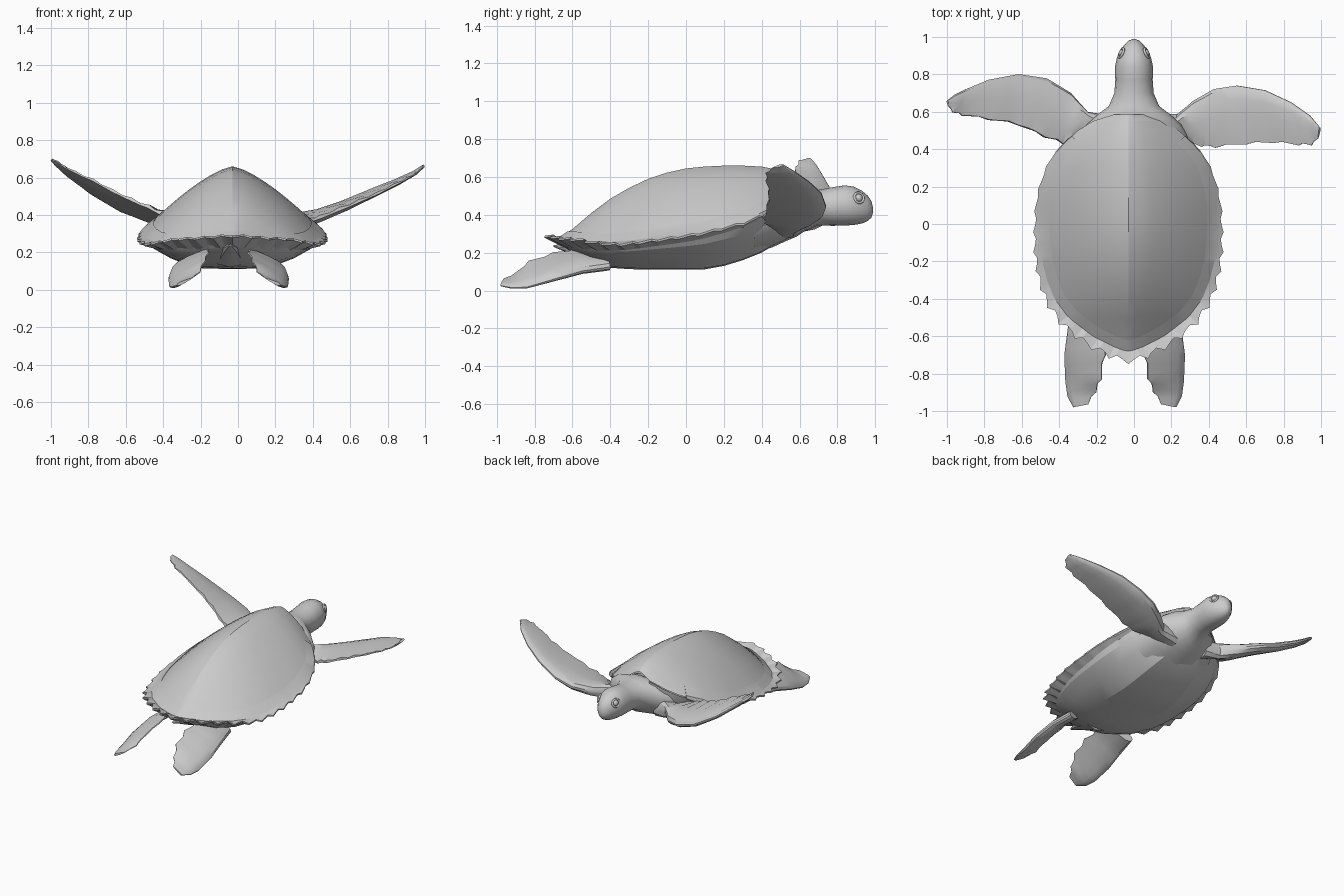
import bpy, bmesh, math
from mathutils import Vector

if "Cube" in bpy.data.objects:
    bpy.data.objects.remove(bpy.data.objects["Cube"])


def loft(name, rings, closed=True, angle=30):
    """Skin a row of equal-length point rings into one mesh object."""
    bm = bmesh.new()
    rows = [[bm.verts.new(p) for p in r] for r in rings]
    n = len(rows[0])
    for a, b in zip(rows, rows[1:]):
        for j in range(n if closed else n - 1):
            k = (j + 1) % n
            bm.faces.new((a[j], a[k], b[k], b[j]))
    if closed:
        bm.faces.new(rows[0])
        bm.faces.new(rows[-1])
    bmesh.ops.remove_doubles(bm, verts=bm.verts, dist=0.0005)
    bmesh.ops.recalc_face_normals(bm, faces=bm.faces)
    me = bpy.data.meshes.new(name)
    bm.to_mesh(me)
    bm.free()
    ob = bpy.data.objects.new(name, me)
    bpy.context.collection.objects.link(ob)
    bpy.ops.object.select_all(action='DESELECT')
    ob.select_set(True)
    bpy.context.view_layer.objects.active = ob
    bpy.ops.object.shade_smooth_by_angle(angle=math.radians(angle))
    return ob


def at(table, y):
    """Linear lookup in a table whose first column is y."""
    if y <= table[0][0]:
        return table[0][1:]
    for a, b in zip(table, table[1:]):
        if y <= b[0]:
            t = (y - a[0]) / (b[0] - a[0])
            return [p + (q - p) * t for p, q in zip(a[1:], b[1:])]
    return table[-1][1:]


# Shell stations: y, half width, rim height, ridge height, belly height
SHELL = [(-.68, .01, .265, .272, .25), (-.66, .07, .26, .285, .24), (-.60, .19, .25, .325, .20),
         (-.50, .32, .245, .41, .15), (-.40, .395, .245, .485, .12), (-.30, .435, .252, .543, .113),
         (-.20, .46, .265, .59, .11), (-.1, .472, .278, .623, .11), (0, .475, .292, .645, .11),
         (.10, .475, .31, .655, .112), (.20, .46, .335, .66, .13), (.30, .43, .36, .66, .16),
         (.40, .375, .40, .655, .20), (.50, .27, .45, .635, .26), (.55, .19, .49, .615, .30),
         (.585, .08, .54, .585, .36)]
CX, POW = -.03, 1.4

# Carapace with a ridged cross-section
top = []
for y, w, r, t, b in SHELL:
    top.append([(CX + w * u / 8, y, r + (t - r) * (1 - abs(u / 8) ** POW)) for u in range(-8, 9)])
loft("carapace", top, closed=False, angle=18)

# Plastron (belly)
low = []
for y, w, r, t, b in SHELL:
    half = [(.98, r - .005), (.9, b + (r - b) * .68), (.72, b + (r - b) * .38), (.42, b + .006)]
    ring = [(CX - w * u, y, z) for u, z in half] + [(CX, y, b)]
    low.append(ring + [(CX + w * u, y, z) for u, z in reversed(half)])
loft("plastron", low, closed=False, angle=20)

# Serrated marginal scutes flowing out of the dome edge
N = 40
side = []
for i in range(N + 1):
    y = -.68 + 1.15 * (i / N) ** 1.5
    w, r, t, b = at(SHELL, y)
    side.append((w if i else 0, y, r))
path = [(CX - w, y, r, i) for i, (w, y, r) in enumerate(side)][::-1]
path += [(CX + w, y, r, i) for i, (w, y, r) in enumerate(side)][1:]
rim = []
for k, (x, y, r, i) in enumerate(path):
    p, q = path[max(k - 2, 0)], path[min(k + 2, len(path) - 1)]
    nrm = Vector((q[1] - p[1], p[0] - q[0], 0)).normalized()
    back = min(1, max(0, (.45 - y) / 1.0))
    out = .003 + .05 * back + .016 * back * (1, -.3, -.9)[i % 3]
    # inner edge sits just on the dome surface
    inner = Vector((x, y, r)) - nrm * .055
    w, rr, t, b = at(SHELL, inner.y)
    u = min(1, abs(inner.x - CX) / max(w, .01))
    inner.z = rr + (t - rr) * (1 - u ** POW) + .004
    c = Vector((x, y, r))
    edge = c + nrm * out + Vector((0, 0, .03 * max(0, back - .8) / .2 - .006 + .005 * (i % 3)))
    rim.append([inner, c + Vector((0, 0, .012)), edge, edge - Vector((0, 0, .01)),
                c - nrm * .03 - Vector((0, 0, .035))])
loft("marginal_scutes", rim, angle=20)

# Shoulders, neck and head in one tapering skin: y, half width, top, bottom
HEAD = [(.36, .31, .46, .195), (.46, .29, .49, .23), (.53, .255, .53, .262), (.585, .195, .545, .285),
        (.63, .135, .54, .315), (.70, .105, .532, .345), (.77, .10, .545, .342), (.84, .102, .556, .343),
        (.89, .091, .548, .347), (.93, .071, .527, .354), (.96, .05, .502, .367),
        (.98, .03, .472, .385), (.988, .01, .44, .41)]
body = []
for y, w, t, b in HEAD:
    m, h = (t + b) / 2, (t - b) / 2
    body.append([(w * math.cos(math.tau * k / 16), y, m + h * math.sin(math.tau * k / 16))
                 for k in range(16)])
loft("head_and_neck", body, angle=40)

# Eyes with lids
for s, label in ((-1, "left"), (1, "right")):
    bpy.ops.mesh.primitive_uv_sphere_add(segments=12, ring_count=8, radius=.022,
                                         location=(s * .061, .912, .488))
    bpy.context.object.name = label + "_eye"
    bpy.ops.object.shade_smooth()
    d = Vector((s, .45, .3))
    bpy.ops.mesh.primitive_torus_add(major_segments=14, minor_segments=6, major_radius=.027,
                                     minor_radius=.007, location=(s * .068, .914, .49),
                                     rotation=d.to_track_quat('Z', 'Y').to_euler())
    bpy.context.object.name = label + "_eyelid"
    bpy.ops.object.shade_smooth()


def flipper(name, stations, jag, folds=0):
    """Blade from (leading point, trailing point, half thickness) stations."""
    prof = [(0, .2), (.06, .7), (.22, 1), (.5, .85), (.78, .5), (1, .15)]
    rows, sub = [], 3
    for i in range((len(stations) - 1) * sub + 1):
        g = min(i // sub, len(stations) - 2)
        a, b, t = stations[g], stations[g + 1], i / sub - g
        lead = Vector(a[0]).lerp(Vector(b[0]), t)
        trail = Vector(a[1]).lerp(Vector(b[1]), t)
        h = a[2] + (b[2] - a[2]) * t
        chord = trail - lead
        span = (Vector(b[0]) + Vector(b[1])) - (Vector(a[0]) + Vector(a[1]))
        nrm = chord.cross(span).normalized()
        if nrm.z < 0:
            nrm.negate()
        tooth = (1, -.6, .1)[i % 3] * min(1, chord.length / .15)
        trail = trail + chord.normalized() * jag * tooth
        chord = trail - lead
        # skin folds along the inner part of the trailing edge
        fold = folds * (1 - g / len(stations)) * (i % 2)
        rows.append([lead + chord * s + nrm * (h * p + (fold if s > .7 else 0)) for s, p in prof] +
                    [lead + chord * s - nrm * h * p for s, p in reversed(prof)])
    loft(name, rows, angle=30)


# Front flippers, posed slightly differently on each side
flipper("right_front_flipper", [
    ((.10, .58, .36), (.12, .40, .30), .07), ((.23, .585, .36), (.25, .46, .33), .055),
    ((.32, .66, .37), (.36, .42, .36), .045), ((.43, .722, .40), (.44, .415, .385), .036),
    ((.55, .74, .445), (.60, .432, .45), .03), ((.70, .715, .515), (.75, .44, .515), .024),
    ((.84, .65, .575), (.88, .427, .58), .018), ((.94, .58, .625), (.95, .427, .62), .013),
    ((.995, .515, .665), (.985, .46, .65), .008)], .007, .014)
flipper("left_front_flipper", [
    ((-.14, .58, .36), (-.14, .42, .32), .07), ((-.25, .60, .35), (-.26, .49, .36), .055),
    ((-.34, .70, .35), (-.38, .435, .39), .045), ((-.47, .778, .38), (-.48, .47, .44), .036),
    ((-.62, .80, .43), (-.62, .535, .50), .03), ((-.78, .77, .52), (-.78, .563, .585), .024),
    ((-.90, .72, .61), (-.92, .585, .65), .018), ((-.96, .69, .66), (-.97, .60, .685), .013),
    ((-.998, .66, .695), (-.995, .635, .695), .008)], .007, .014)

# Rear flippers, mirrored about the body axis
REAR = [((.22, -.40, .12), (.06, -.45, .20), .03), ((.25, -.55, .098), (.06, -.58, .215), .03),
        ((.27, -.70, .055), (.06, -.70, .195), .026), ((.265, -.84, .015), (.08, -.83, .15), .02),
        ((.255, -.92, .013), (.11, -.90, .09), .014), ((.225, -.98, .025), (.15, -.965, .06), .008)]
flipper("right_rear_flipper", REAR, .01)
flipper("left_rear_flipper",
        [((-.1 - a[0], a[1], a[2]), (-.1 - b[0], b[1], b[2]), h) for a, b, h in REAR], .01)

# Short tail under the rear rim
tail = []
for y, w, z in ((-.45, .10, .18), (-.55, .07, .205), (-.63, .04, .225), (-.70, .008, .235)):
    tail.append([(CX - .01 + w * math.cos(math.tau * k / 8), y, z + .6 * w * math.sin(math.tau * k / 8))
                 for k in range(8)])
loft("tail", tail)
